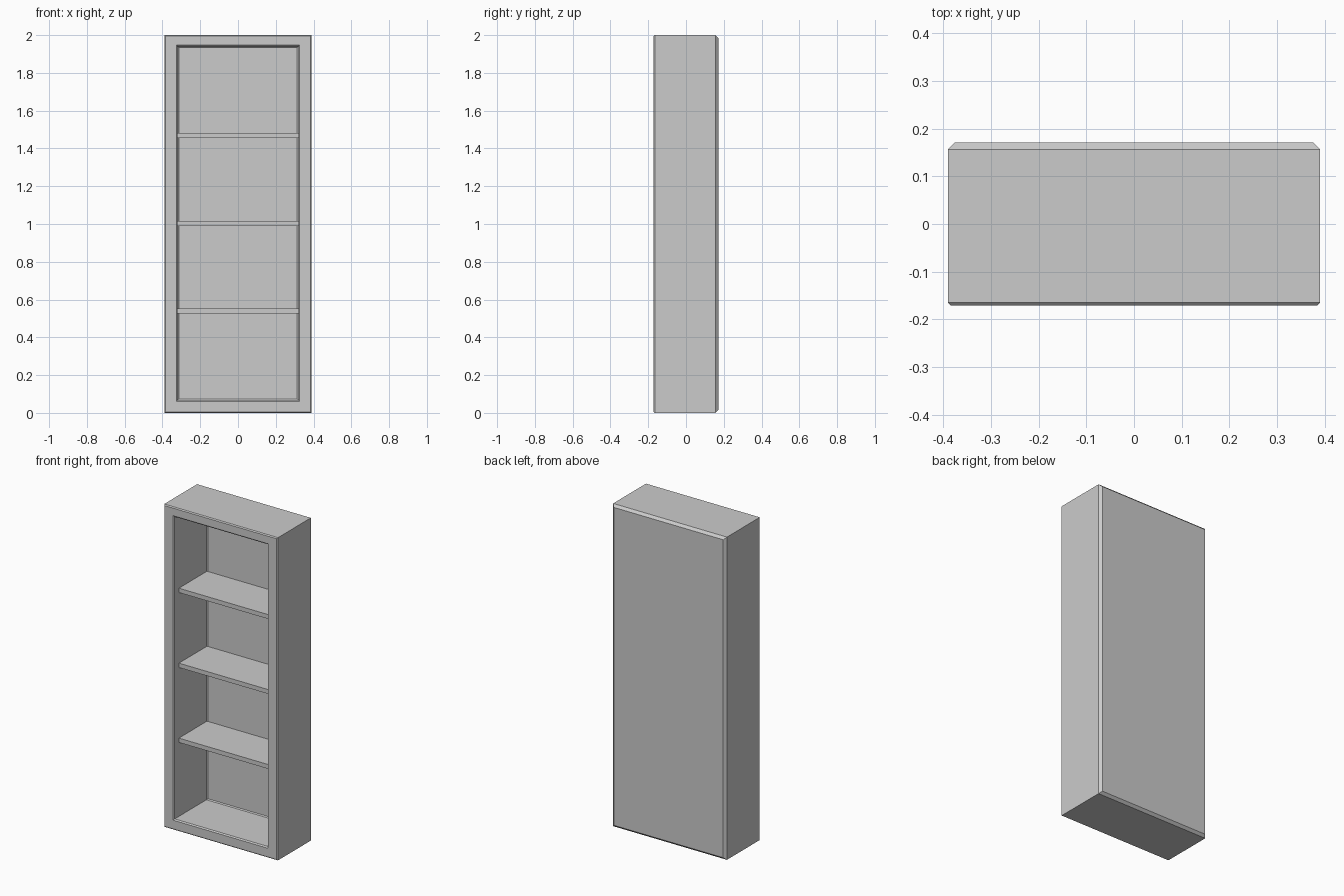
import bpy
import bmesh

if "Cube" in bpy.data.objects:
    bpy.data.objects.remove(bpy.data.objects["Cube"])


def make_object(name, bm):
    bmesh.ops.recalc_face_normals(bm, faces=bm.faces)
    mesh = bpy.data.meshes.new(name)
    bm.to_mesh(mesh)
    bm.free()
    obj = bpy.data.objects.new(name, mesh)
    bpy.context.collection.objects.link(obj)
    return obj


def ring_loft(name, rings):
    """Bridge rectangular rings (half width, bottom, top, y), capping both ends."""
    bm = bmesh.new()
    loops = [[bm.verts.new(p) for p in ((-w, y, b), (w, y, b), (w, y, t), (-w, y, t))]
             for w, b, t, y in rings]
    for a, c in zip(loops, loops[1:]):
        for i in range(4):
            j = (i + 1) % 4
            bm.faces.new((a[i], a[j], c[j], c[i]))
    bm.faces.new(loops[0])
    bm.faces.new(loops[-1])
    return make_object(name, bm)


def outer(inset, y):
    return (0.39 - inset, inset, 2.0 - inset, y)


def opening(inset, y):
    return (0.326 - inset, 0.06 + inset, 1.947 - inset, y)


# Cabinet: chamfered back, outer walls, front frame, then the recess inside
ring_loft("cabinet", [
    outer(0.015, 0.171), outer(0.0, 0.156),
    outer(0.0, -0.165), outer(0.006, -0.171),
    opening(0.0, -0.171), opening(0.007, -0.164),
    opening(0.007, 0.146), opening(0.013, 0.152),
])

# Three evenly spaced shelves, set back from the front and seated in the walls
for i in range(3):
    bottom = 0.525 + i * 0.4645
    top = bottom + 0.027
    ring_loft(f"shelf_{i + 1}", [
        (0.321, bottom, top, -0.123), (0.321, bottom, top, 0.155)])
